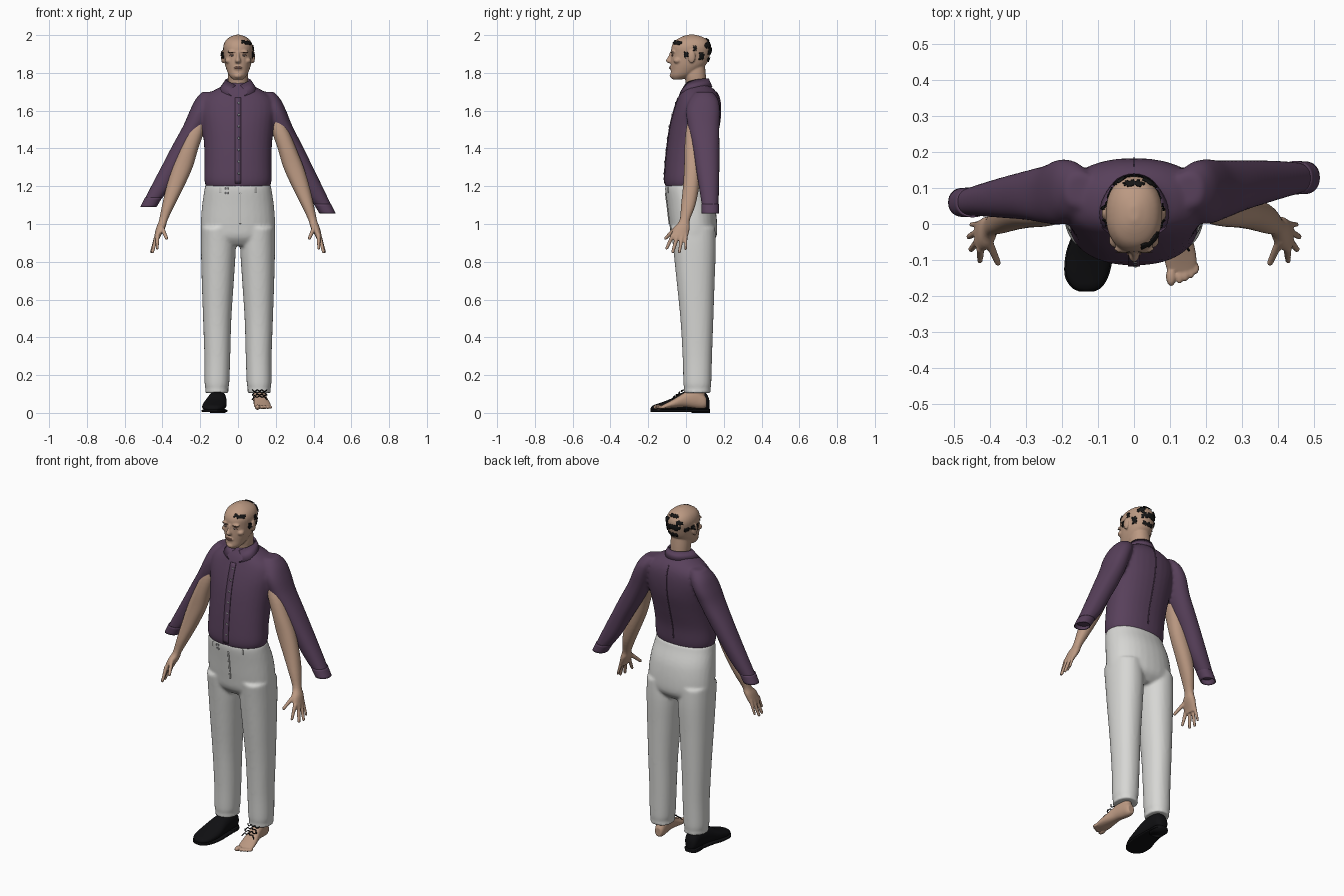
import bpy, bmesh, random
from math import sin, cos, pi, radians, copysign
from mathutils import Vector, Matrix
from mathutils.bvhtree import BVHTree

random.seed(4)
cube = bpy.data.objects.get("Cube")
if cube:
    bpy.data.objects.remove(cube)


def material(name, rgb, rough=0.8):
    m = bpy.data.materials.new(name)
    m.use_nodes = True
    m.diffuse_color = (*rgb, 1)
    node = m.node_tree.nodes["Principled BSDF"]
    node.inputs["Base Color"].default_value = (*rgb, 1)
    node.inputs["Roughness"].default_value = rough
    return m


SKIN = material("skin", (0.50, 0.32, 0.225))
PURPLE = material("purple cloth", (0.098, 0.052, 0.105))
WHITE = material("off white cloth", (0.68, 0.68, 0.66))
BLACK = material("black leather", (0.005, 0.005, 0.006))
HAIR = material("black hair", (0.008, 0.008, 0.008))
LIP = material("dull red lips", (0.30, 0.14, 0.11))
GREY = material("grey metal", (0.30, 0.30, 0.31))
DARK = material("dark brown", (0.06, 0.03, 0.02))


def catmull(a, b, c, d, t):
    return tuple(0.5 * (2*q + (r-p)*t + (2*p-5*q+4*r-s)*t*t + (3*q-p-3*r+s)*t**3)
                 for p, q, r, s in zip(a, b, c, d))


def loft(bm, rings, axis="z", power=2.2, n=32, caps=True, steps=4):
    """Rings are (level, low, high, low, high) bounds of a rounded section."""
    last = len(rings) - 1
    path = []
    for i in range(last):
        quad = [rings[max(0, min(last, i + k))] for k in (-1, 0, 1, 2)]
        path += [catmull(*quad, s / steps) for s in range(steps)]
    path.append(rings[-1])
    loops = []
    for lev, a0, a1, b0, b1 in path:
        loop = []
        for k in range(n):
            c, s = cos(2*pi*k/n), sin(2*pi*k/n)
            a = (a0+a1)/2 + (a1-a0)/2 * copysign(abs(c)**(2/power), c)
            b = (b0+b1)/2 + (b1-b0)/2 * copysign(abs(s)**(2/power), s)
            loop.append(bm.verts.new((a, b, lev) if axis == "z" else (a, lev, b)))
        loops.append(loop)
    for p, q in zip(loops, loops[1:]):
        for k in range(n):
            bm.faces.new((p[k], p[(k+1) % n], q[(k+1) % n], q[k]))
    if caps:
        bm.faces.new(loops[0])
        bm.faces.new(loops[-1])


def blob(bm, centre, size):
    mat = Matrix.Translation(centre) @ Matrix.Diagonal((*size, 1))
    bmesh.ops.create_uvsphere(bm, u_segments=16, v_segments=10, radius=1, matrix=mat)


def finish(bm, name, mat, voxel=0, smooth=4, thick=0):
    bmesh.ops.recalc_face_normals(bm, faces=bm.faces[:])
    for f in bm.faces:
        f.smooth = True
    me = bpy.data.meshes.new(name)
    bm.to_mesh(me)
    bm.free()
    me.materials.append(mat)
    ob = bpy.data.objects.new(name, me)
    bpy.context.collection.objects.link(ob)
    if voxel:
        r = ob.modifiers.new("merge", "REMESH")
        r.mode, r.voxel_size, r.use_smooth_shade = "VOXEL", voxel, True
        s = ob.modifiers.new("soften", "SMOOTH")
        s.factor, s.iterations = 0.5, smooth
    if thick:
        t = ob.modifiers.new("thickness", "SOLIDIFY")
        t.thickness, t.offset = thick, 0
    return ob


def surface(ob):
    bpy.context.view_layer.update()
    return BVHTree.FromObject(ob, bpy.context.evaluated_depsgraph_get())


def sym(z, w, f, b):
    return (z, -w, w, f, b)


def flip(rings):
    return [(z, -x1, -x0, y0, y1) for z, x0, x1, y0, y1 in rings]


def strip(name, tree, x, z0, z1, half, side, mat):
    """Thin plate laid on a surface, side -1 for the front and 1 for the back."""
    bm, prev = bmesh.new(), None
    for i in range(25):
        z, row = z0 + (z1 - z0) * i / 24, []
        for dx in (-half, half):
            hit = tree.ray_cast(Vector((x+dx, side, z)), Vector((0, -side, 0)))[0]
            if hit:
                row.append(bm.verts.new(hit + Vector((0, side * 0.002, 0))))
        if prev and len(row) == 2:
            bm.faces.new((prev[0], prev[1], row[1], row[0]))
        prev = row if len(row) == 2 else None
    finish(bm, name, mat, thick=0.004)


# shirt: torso with two sleeves hanging behind the arms
torso = [sym(1.19, .165, -.105, .105), sym(1.23, .178, -.115, .115), sym(1.32, .177, -.11, .125),
         sym(1.42, .18, -.10, .15), sym(1.52, .19, -.085, .175), sym(1.6, .2, -.065, .183),
         sym(1.66, .187, -.045, .178), sym(1.7, .14, -.03, .16), sym(1.73, .085, -.012, .13),
         sym(1.75, .066, 0, .118)]
sleeve = [(1.70, -.19, -.11, .05, .14), (1.66, -.225, -.12, .02, .17), (1.6, -.255, -.14, .0, .18),
          (1.52, -.29, -.17, .0, .165), (1.42, -.345, -.22, .01, .15), (1.32, -.397, -.28, .015, .135),
          (1.2, -.46, -.35, .02, .115), (1.11, -.505, -.425, .024, .096)]
left_sleeve = []
for z, x0, x1, y0, y1 in flip(sleeve):
    t = max(0, (1.6 - z) / 0.5)
    left_sleeve.append((z - .035*t, x0, x1, y0 + .065*t, y1 + .075*t))
bm = bmesh.new()
loft(bm, torso)
loft(bm, sleeve)
loft(bm, left_sleeve)
shirt = surface(finish(bm, "shirt", PURPLE, 0.009))
for name, end in (("right_cuff", sleeve[-1]), ("left_cuff", left_sleeve[-1])):
    z, x0, x1, y0, y1 = end
    s = copysign(.018, x0)
    bm = bmesh.new()
    loft(bm, [(z + .03, x0 - s - .003, x1 - s + .003, y0 - .003, y1 + .003),
              (z - .02, x0 + s*.5, x1 + s*.5, y0 - .002, y1 + .002)], caps=False)
    finish(bm, name, PURPLE, thick=.005)

# collar: folded band with two front points
bm, rows = bmesh.new(), []
for i in range(33):
    a = radians(-168 + 336 * i / 32)
    f = (abs(a) / pi) ** 3
    rows.append([bm.verts.new((r*sin(a), .055 + q*cos(a) - d*f, z)) for r, q, d, z in
                 ((.062, .06, .0, 1.755 - .04*f), (.066, .065, .0, 1.768 - .045*f),
                  (.082 + .10*f, .082, .012, 1.725 - .06*f))])
for p, q in zip(rows, rows[1:]):
    for k in (0, 1):
        bm.faces.new((p[k], p[k+1], q[k+1], q[k]))
finish(bm, "collar", PURPLE, thick=.006)

# placket, buttons and back seam
strip("placket", shirt, 0, 1.215, 1.67, .017, -1, PURPLE)
strip("back_seam", shirt, 0, 1.25, 1.70, .002, 1, PURPLE)
for i in range(7):
    z = 1.64 - .062 * i
    hit = shirt.ray_cast(Vector((.004, -1, z)), Vector((0, 1, 0)))[0]
    bm = bmesh.new()
    blob(bm, hit - Vector((0, .004, 0)), (.006, .003, .006))
    finish(bm, "button_%d" % (i + 1), GREY)

# trousers: hips and two legs
leg = [(.98, -.195, -.02, -.08, .155), (.87, -.196, -.012, -.068, .158), (.7, -.192, -.022, -.05, .152),
       (.5, -.185, -.035, -.03, .145), (.3, -.178, -.041, -.018, .138), (.16, -.177, -.046, -.014, .134),
       (.13, -.172, -.052, -.01, .13), (.105, -.175, -.048, -.012, .132)]
bm = bmesh.new()
loft(bm, [sym(1.212, .172, -.108, .112), sym(1.18, .178, -.11, .122), sym(1.1, .19, -.1, .152),
          sym(1.0, .197, -.088, .165), sym(.93, .192, -.076, .16), sym(.885, .15, -.04, .12)])
loft(bm, leg)
loft(bm, flip(leg))
trousers = surface(finish(bm, "trousers", WHITE, 0.009))
strip("waistband", trousers, 0, 1.165, 1.195, .10, -1, WHITE)
strip("fly", trousers, .012, 1.0, 1.165, .004, -1, WHITE)
strip("upper_clasp", trousers, -.06, 1.182, 1.192, .009, -1, GREY)
strip("lower_clasp", trousers, -.06, 1.16, 1.17, .009, -1, GREY)

# arms and hands
arm = [(1.58, -.23, -.15, .02, .13), (1.5, -.268, -.175, .0, .10), (1.4, -.308, -.21, -.008, .09),
       (1.3, -.348, -.24, -.01, .08), (1.2, -.378, -.285, -.016, .07), (1.1, -.402, -.335, -.026, .05),
       (1.02, -.418, -.373, -.034, .02), (.98, -.433, -.385, -.065, .02), (.935, -.443, -.41, -.078, .01),
       (.918, -.443, -.418, -.07, .0)]
fingers = [((-.426, -.07, .94), (-.428, -.102, .872), .0105), ((-.431, -.045, .94), (-.452, -.07, .853), .011),
           ((-.431, -.02, .94), (-.458, -.035, .852), .0105), ((-.428, .0, .945), (-.452, -.002, .868), .009),
           ((-.405, -.045, .985), (-.378, -.108, .925), .0115)]
for side, name in ((1, "right_arm"), (-1, "left_arm")):
    bm = bmesh.new()
    loft(bm, arm if side > 0 else flip(arm))
    for a, b, r in fingers:
        for i in range(13):
            p = Vector(a).lerp(Vector(b), i / 12)
            p.x *= side
            k = r * (1.1 - .3 * i / 12)
            blob(bm, p, (k, k, k))
    finish(bm, name, SKIN, 0.0045, 3)

# head and neck
bm = bmesh.new()
loft(bm, [sym(1.66, .05, -.03, .1), sym(1.7, .05, -.028, .11), sym(1.74, .052, -.002, .108),
          sym(1.79, .054, -.008, .105), sym(1.84, .05, .0, .1)])
loft(bm, [sym(1.765, .026, -.07, -.02), sym(1.785, .046, -.081, .03), sym(1.815, .06, -.08, .075),
          sym(1.85, .07, -.081, .11), sym(1.9, .076, -.079, .128), sym(1.94, .078, -.076, .132),
          sym(1.97, .066, -.058, .118), sym(1.99, .042, -.025, .088), sym(2.002, .012, .01, .05)])
loft(bm, [sym(1.91, .009, -.086, -.05), sym(1.885, .010, -.095, -.05), sym(1.864, .016, -.107, -.05),
          sym(1.852, .013, -.094, -.05)], n=16)
for s in (-1, 1):
    blob(bm, (s*.081, .03, 1.885), (.009, .02, .034))
    blob(bm, (s*.03, -.068, 1.912), (.026, .013, .008))
    blob(bm, (s*.05, -.045, 1.865), (.02, .022, .016))
blob(bm, (0, -.073, 1.785), (.022, .014, .014))
blob(bm, (0, -.078, 1.826), (.022, .009, .012))
head = surface(finish(bm, "head", SKIN, 0.0045, 3))

# eyes, brows and lips
for s, side in ((-1, "right"), (1, "left")):
    for part, x, z, size, mat in (("eyelid", .031, 1.893, (.015, .004, .0055), LIP),
                                  ("eye", .031, 1.893, (.011, .0055, .0035), WHITE),
                                  ("iris", .031, 1.893, (.0035, .007, .0035), DARK),
                                  ("brow", .032, 1.909, (.02, .002, .0025), DARK)):
        hit = head.ray_cast(Vector((s*x, -1, z)), Vector((0, 1, 0)))[0]
        bm = bmesh.new()
        blob(bm, hit, size)
        finish(bm, side + "_" + part, mat)
for name, z in (("upper_lip", 1.830), ("lower_lip", 1.823)):
    hit = head.ray_cast(Vector((0, -1, z)), Vector((0, 1, 0)))[0]
    bm = bmesh.new()
    blob(bm, hit + Vector((0, .002, 0)), (.02, .005, .0032))
    finish(bm, name, LIP)

# ragged hair patches: azimuth from the front, elevation, width, height in degrees
CENTRE = Vector((0, .03, 1.9))
patches = [(32, 33, 40, 12), (70, -4, 16, 24), (102, 20, 14, 18), (128, -8, 20, 26), (152, 26, 26, 18),
           (-72, -4, 12, 22), (-105, 4, 16, 18), (-130, 0, 20, 16), (-155, 24, 22, 14),
           (180, 8, 54, 18), (178, -18, 40, 14), (180, 42, 40, 10)]
for i, (az, el, w, h) in enumerate(patches):
    bm, grid = bmesh.new(), []
    for u in range(9):
        row = []
        for v in range(6):
            a = radians(az + w * (u/8 - .5) + random.uniform(-1, 1))
            e = radians(el + h * (v/5 - .5) + random.uniform(-1, 1))
            d = Vector((sin(a)*cos(e), -cos(a)*cos(e), sin(e)))
            hit = head.ray_cast(CENTRE + d, -d)[0]
            row.append(bm.verts.new(hit + d * .004))
        grid.append(row)
    for u in range(8):
        for v in range(5):
            if 0 < v < 4 and 0 < u < 7 or random.random() < .6:
                bm.faces.new((grid[u][v], grid[u+1][v], grid[u+1][v+1], grid[u][v+1]))
    bmesh.ops.delete(bm, geom=[v for v in bm.verts if not v.link_faces], context="VERTS")
    finish(bm, "hair_patch_%d" % (i + 1), HAIR, thick=.004)

# bare left foot with toes
bm = bmesh.new()
loft(bm, [(.108, .09, .13, .03, .08), (.09, .082, .138, .022, .105), (.05, .08, .145, .024, .13),
          (0, .083, .152, .03, .112), (-.06, .083, .168, .026, .076), (-.105, .085, .175, .022, .052),
          (-.13, .092, .17, .022, .04)], axis="y")
loft(bm, [(.05, .085, .14, .02, .1), (.15, .085, .14, .02, .1)])
for x, y, r in ((.103, -.146, .0145), (.126, -.147, .0105), (.143, -.141, .01), (.159, -.134, .0095), (.172, -.123, .009)):
    blob(bm, (x, y, .03), (r, r * 1.9, r))
finish(bm, "left_foot", SKIN, 0.0045, 3)

# right shoe with sole and heel
shoe = [(.124, -.128, -.088, .012, .07), (.105, -.146, -.068, .008, .105), (.05, -.152, -.062, .008, .122),
        (-.02, -.166, -.06, .008, .108), (-.08, -.186, -.06, .008, .075), (-.14, -.19, -.072, .008, .052),
        (-.175, -.172, -.092, .01, .04), (-.188, -.148, -.115, .014, .028)]
bm = bmesh.new()
loft(bm, shoe, axis="y")
finish(bm, "right_shoe", BLACK, 0.007, 3)
bm = bmesh.new()
loft(bm, [(y, x0 - .003, x1 + .003, .004, .018) for y, x0, x1, z0, z1 in shoe], axis="y", power=5)
loft(bm, [(.0, -.148, -.066, .03, .126), (.02, -.148, -.066, .03, .126)], power=3)
finish(bm, "right_sole", BLACK)

# loose laces above the bare foot
for i in range(4):
    cu = bpy.data.curves.new("lace_%d" % (i + 1), "CURVE")
    cu.dimensions, cu.bevel_depth, cu.bevel_resolution = "3D", .0028, 1
    sp = cu.splines.new("NURBS")
    sp.points.add(6)
    sp.use_endpoint_u = True
    for k, p in enumerate(sp.points):
        zig = .01 * (-1) ** (k + i)
        p.co = (.075 + .013*k, -.022 - .014*i + zig, .112 - .011*i + zig + .008*sin(pi*k/6), 1)
    cu.materials.append(BLACK)
    bpy.context.collection.objects.link(bpy.data.objects.new(cu.name, cu))
